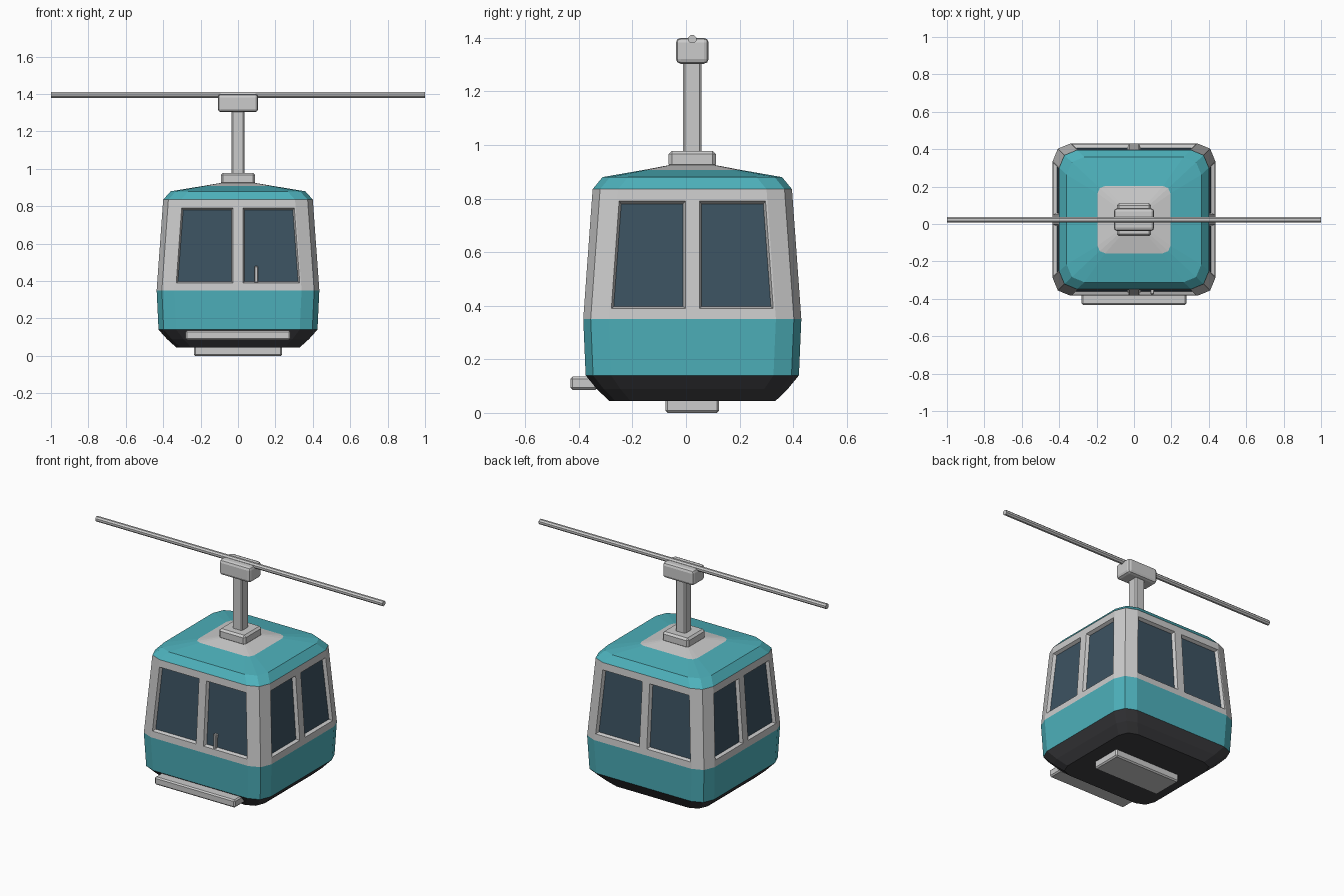
import bpy, bmesh, math
from mathutils import Vector

if "Cube" in bpy.data.objects:
    bpy.data.objects.remove(bpy.data.objects["Cube"])

CY = 0.0235  # cabin centre in y


def material(name, rgb):
    m = bpy.data.materials.new(name)
    m.diffuse_color = (*rgb, 1)
    m.use_nodes = True
    m.node_tree.nodes["Principled BSDF"].inputs["Base Color"].default_value = m.diffuse_color
    return m


TEAL = material("teal_paint", (0.075, 0.44, 0.50))
DARK = material("dark_trim", (0.05, 0.05, 0.055))
GLASS = material("window_glass", (0.045, 0.085, 0.12))
GREY = material("grey_metal", (0.8, 0.8, 0.8))


def finish(name, bm, mats=()):
    me = bpy.data.meshes.new(name)
    bm.to_mesh(me)
    bm.free()
    for m in mats:
        me.materials.append(m)
    ob = bpy.data.objects.new(name, me)
    bpy.context.collection.objects.link(ob)
    return ob


def ring(z, hx, hy, r):
    """Rounded rectangle; each side has four window points and a corner arc."""
    pts = []
    for k in range(4):
        out, along = (hx, hy) if k % 2 == 0 else (hy, hx)
        wo, wi = along - r - 0.007, 0.026
        side = [(out, u) for u in (-wo, -wi, wi, wo)]
        for a in (0, 45, 90):
            t = math.radians(a)
            side.append((out - r + r * math.cos(t), along - r + r * math.sin(t)))
        for x, y in side:
            for _ in range(k):
                x, y = -y, x
            pts.append(Vector((x, y + CY, z)))
    return pts


def loft(name, levels, mats, cap_bottom=False, cap_top=False, window_row=None):
    bm = bmesh.new()
    rows = [[bm.verts.new(p) for p in ring(*lv)] for lv in levels]
    n = len(rows[0])
    panes = []
    for j in range(len(rows) - 1):
        for i in range(n):
            k = (i + 1) % n
            f = bm.faces.new((rows[j][i], rows[j][k], rows[j + 1][k], rows[j + 1][i]))
            if j == window_row and i % 7 in (0, 2):
                panes.append(f)
    if cap_bottom:
        bm.faces.new(rows[0][::-1])
    if cap_top:
        bm.faces.new(rows[-1])
    if panes:
        bm.normal_update()
        bmesh.ops.inset_individual(bm, faces=panes, thickness=0.012, depth=-0.02)
        for f in panes:
            f.material_index = 1
    return finish(name, bm, mats)


def box(name, lo, hi, bevel, segments=1):
    bm = bmesh.new()
    bmesh.ops.create_cube(bm, size=1)
    lo, hi = Vector(lo), Vector(hi)
    for v in bm.verts:
        v.co = (lo + hi) / 2 + v.co * (hi - lo)
    bmesh.ops.bevel(bm, geom=bm.edges[:], offset=bevel, segments=segments,
                    profile=0.5, affect='EDGES')
    return finish(name, bm)


# Cabin shell, from the floor up
loft("cabin_underside", [(0.045, 0.33, 0.311, 0.08), (0.09, 0.38, 0.357, 0.088),
                         (0.14, 0.425, 0.398, 0.095)], [DARK], cap_bottom=True)
loft("cabin_lower_body", [(0.14, 0.425, 0.398, 0.095), (0.35, 0.435, 0.407, 0.095)], [TEAL])


def wall(z):
    t = (z - 0.35) / (0.835 - 0.35)
    return (z, 0.435 - 0.035 * t, 0.407 - 0.035 * t, 0.095)


loft("cabin_window_band", [wall(z) for z in (0.35, 0.39, 0.79, 0.835)],
     [GREY, GLASS], window_row=1)

# Roof and its pale centre plate
loft("roof", [(0.835, 0.40, 0.372, 0.095), (0.88, 0.36, 0.335, 0.095),
              (0.907, 0.195, 0.18, 0.04)], [TEAL])
loft("roof_plate", [(0.907, 0.195, 0.18, 0.04), (0.925, 0.09, 0.085, 0.02)],
     [GREY], cap_top=True)

# Hanger, grip and cable
box("hanger_base", (-0.092, CY - 0.088, 0.915), (0.092, CY + 0.088, 0.978), 0.012)
box("hanger_arm", (-0.034, CY - 0.034, 0.96), (0.034, CY + 0.034, 1.33), 0.007)
box("cable_grip", (-0.108, CY - 0.061, 1.303), (0.108, CY + 0.061, 1.40), 0.018, 2)

bm = bmesh.new()
bmesh.ops.create_cone(bm, cap_ends=True, segments=8, radius1=0.0165, radius2=0.0165, depth=2)
cable = finish("cable", bm)
cable.rotation_euler = (0, math.pi / 2, 0)
cable.rotation_euler.rotate_axis('Z', math.pi / 8)
cable.location = (0, CY, 1.395)

# Step, floor plate and door handle
box("front_step", (-0.28, -0.432, 0.086), (0.28, -0.33, 0.135), 0.008)
box("floor_plate", (-0.236, CY - 0.1, 0.0), (0.236, CY + 0.1, 0.06), 0.008)
box("door_handle", (0.088, -0.376, 0.39), (0.108, -0.345, 0.48), 0.004)
